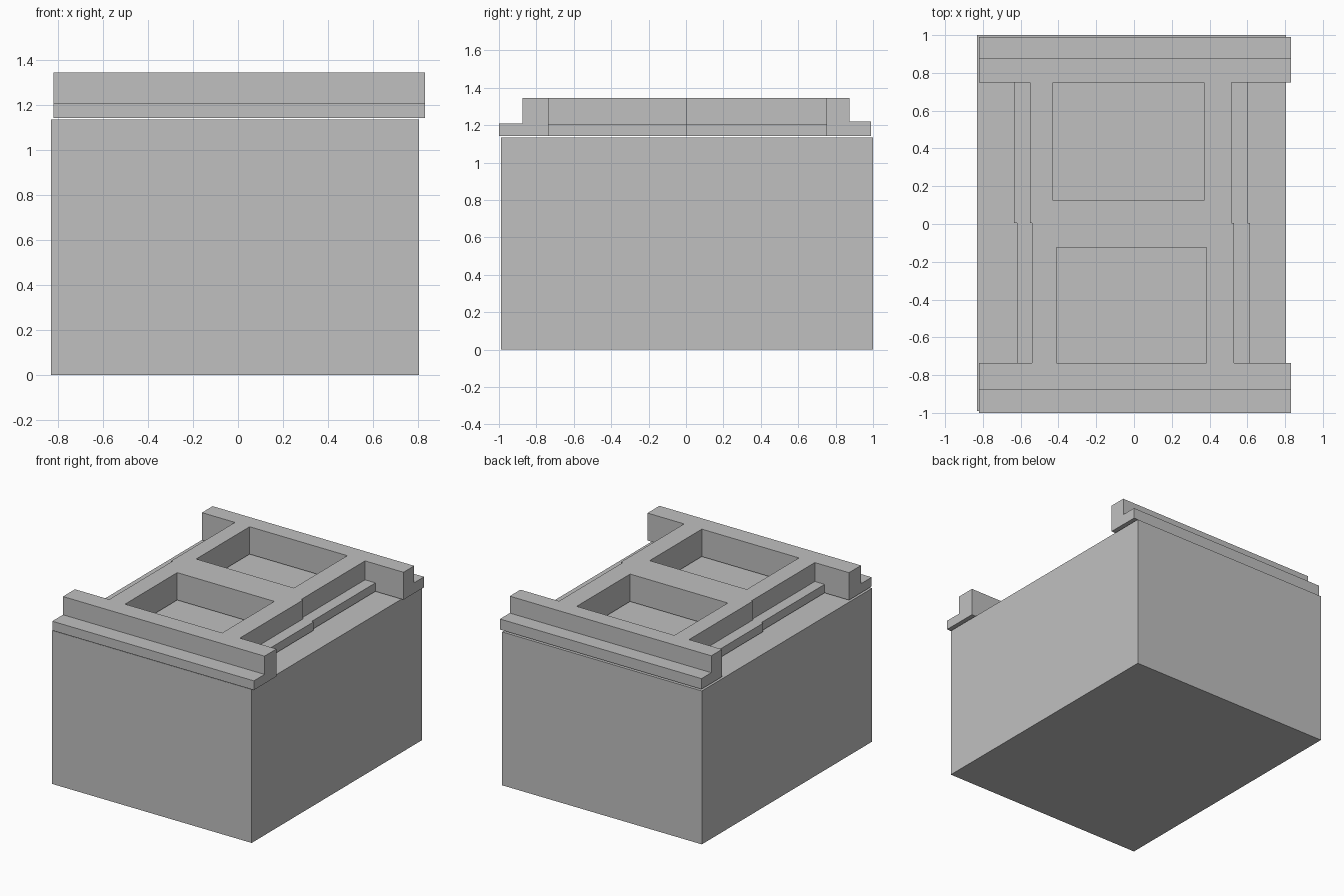
import bpy
import bmesh

cube = bpy.data.objects.get("Cube")
if cube:
    bpy.data.objects.remove(cube, do_unlink=True)

# Single grey finish
grey = bpy.data.materials.new("plain grey")
grey.use_nodes = True
colour = (0.53, 0.53, 0.53, 1)
grey.diffuse_color = colour
grey.node_tree.nodes["Principled BSDF"].inputs["Base Color"].default_value = colour

BODY_TOP, LID_BASE, LEDGE, TOP = 1.135, 1.142, 1.205, 1.345
X0, X1 = -0.82, 0.83


def finish(name, bm):
    bmesh.ops.recalc_face_normals(bm, faces=bm.faces)
    mesh = bpy.data.meshes.new(name)
    bm.to_mesh(mesh)
    bm.free()
    mesh.materials.append(grey)
    obj = bpy.data.objects.new(name, mesh)
    bpy.context.collection.objects.link(obj)
    return obj


def box(name, x, y, z):
    bm = bmesh.new()
    bmesh.ops.create_cube(bm, size=1)
    for v in bm.verts:
        for i, (lo, hi) in enumerate((x, y, z)):
            v.co[i] = hi if v.co[i] > 0 else lo
    return finish(name, bm)


def extrude(name, points, vector):
    bm = bmesh.new()
    face = bm.faces.new([bm.verts.new(p) for p in points])
    new = bmesh.ops.extrude_face_region(bm, geom=[face], use_keep_orig=True)
    verts = [g for g in new["geom"] if isinstance(g, bmesh.types.BMVert)]
    bmesh.ops.translate(bm, verts=verts, vec=vector)
    return finish(name, bm)


def end_beam(name, outer, step, inner, step_z):
    # Stepped L-shaped profile running across the width
    profile = [(outer, LID_BASE), (inner, LID_BASE), (inner, TOP),
               (step, TOP), (step, step_z), (outer, step_z)]
    return extrude(name, [(X0, y, z) for y, z in profile], (X1 - X0, 0, 0))


def panel(name, front_x, back_x, z0, z1):
    # Slab whose two halves are slightly offset sideways
    y0, ym, y1 = -0.74, 0.005, 0.755
    outline = [(front_x[0], y0), (front_x[1], y0), (front_x[1], ym),
               (back_x[1], ym), (back_x[1], y1), (back_x[0], y1),
               (back_x[0], ym), (front_x[0], ym)]
    return extrude(name, [(x, y, z0) for x, y in outline], (0, 0, z1 - z0))


def cut(target, name, x, y):
    cutter = box(name, x, y, (LID_BASE - 0.1, TOP + 0.1))
    cutter.hide_render = True
    cutter.hide_viewport = True
    mod = target.modifiers.new(name, 'BOOLEAN')
    mod.operation = 'DIFFERENCE'
    mod.solver = 'EXACT'
    mod.object = cutter
    bpy.context.view_layer.update()
    bpy.context.view_layer.objects.active = target
    bpy.ops.object.modifier_apply(modifier=name)
    bpy.data.objects.remove(cutter, do_unlink=True)


# Main box
box("body", (-0.83, 0.805), (-0.99, 1.0), (0, BODY_TOP))

# Stepped beams at both ends of the lid
end_beam("front_beam", -1.0, -0.875, -0.735, 1.21)
end_beam("back_beam", 0.99, 0.875, 0.75, 1.22)

# Lid centre: low ledge with a raised panel, both pierced by two openings
ledge = panel("lid_ledge", (-0.62, 0.615), (-0.635, 0.6), LID_BASE, LEDGE)
raised = panel("lid_panel", (-0.54, 0.53), (-0.55, 0.515), LEDGE, TOP)
for part in (ledge, raised):
    cut(part, "front_opening", (-0.41, 0.385), (-0.8, -0.125))
    cut(part, "back_opening", (-0.43, 0.37), (0.125, 0.8))
